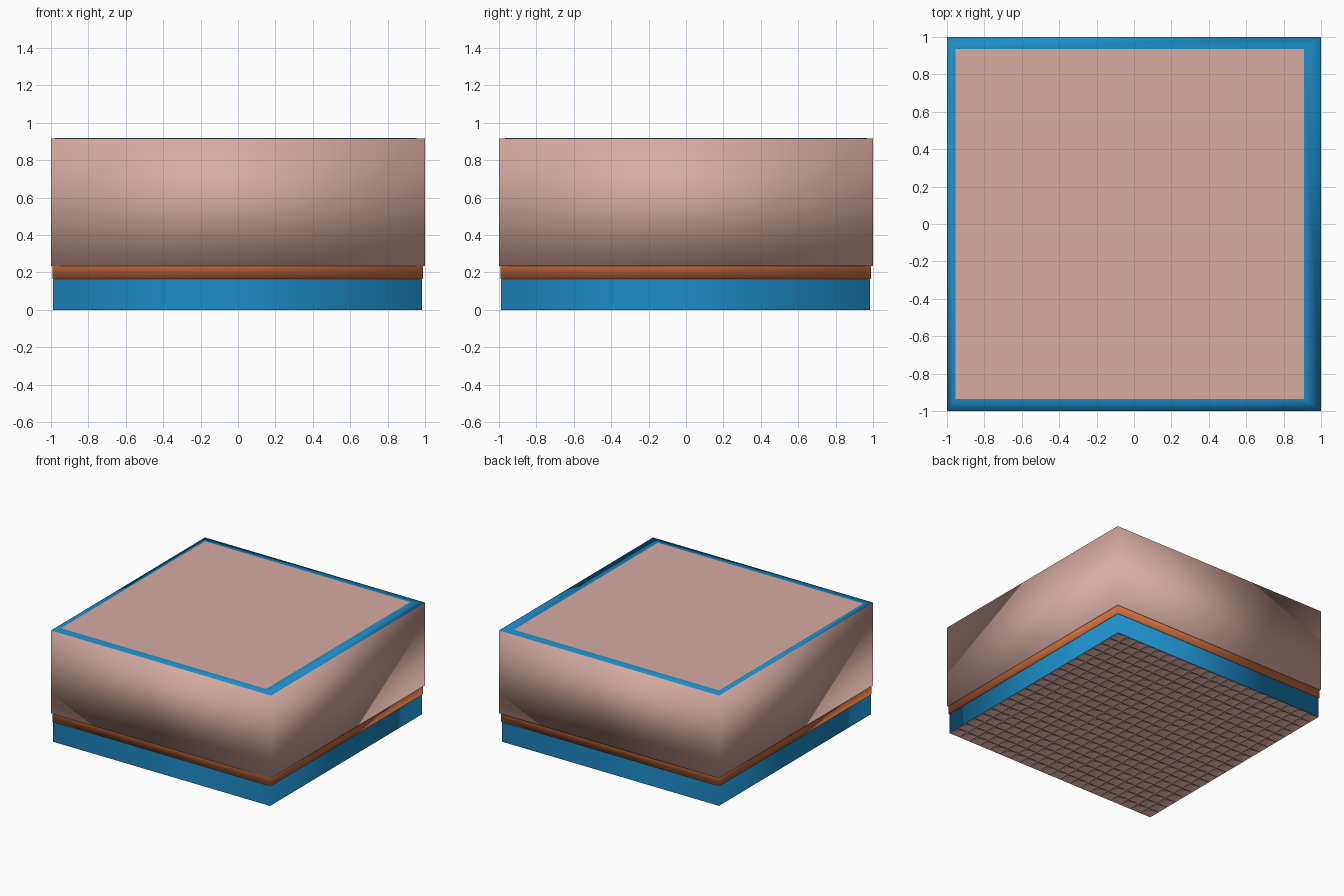
import bpy, bmesh

if "Cube" in bpy.data.objects:
    bpy.data.objects.remove(bpy.data.objects["Cube"])


def material(name, rgb):
    m = bpy.data.materials.new(name)
    m.diffuse_color = (*rgb, 1.0)
    m.use_nodes = True
    m.node_tree.nodes["Principled BSDF"].inputs["Base Color"].default_value = m.diffuse_color
    return m


PINK = material("dusty pink", (0.68, 0.41, 0.36))
BLUE = material("bright blue", (0.012, 0.26, 0.57))
ORANGE = material("burnt orange", (0.58, 0.15, 0.045))


def finish(name, bm, mats, smooth):
    me = bpy.data.meshes.new(name)
    for f in bm.faces:
        f.smooth = smooth
    bm.to_mesh(me)
    bm.free()
    for m in mats:
        me.materials.append(m)
    ob = bpy.data.objects.new(name, me)
    bpy.context.collection.objects.link(ob)
    return ob


def stacked_rings(name, rings, strips, mats, smooth=True):
    """Join rectangles (x0, x1, y0, y1, z) bottom to top; one colour index per strip."""
    bm = bmesh.new()
    loops = []
    for x0, x1, y0, y1, z in rings:
        loops.append([bm.verts.new((x, y, z)) for x, y in
                      ((x0, y0), (x1, y0), (x1, y1), (x0, y1))])
    for a, b, idx in zip(loops, loops[1:], strips):
        for i in range(4):
            j = (i + 1) % 4
            bm.faces.new((a[i], a[j], b[j], b[i])).material_index = idx
    return finish(name, bm, mats, smooth)


BASE = (-0.99, 0.985, -0.99, 0.985)
BAND = (-0.993, 0.99, -0.993, 0.99)
FULL = (-1.0, 1.0, -1.0, 1.0)
PANEL = (-0.955, 0.91, -0.935, 0.935)
TOP = 0.92

# blue base wall
stacked_rings("base_wall", [(*BASE, 0.0), (*BASE, 0.165)], [0], [BLUE])

# orange band with its small lower lip
stacked_rings("middle_band", [(*BASE, 0.165), (*BAND, 0.165), (*BAND, 0.235)],
              [0, 0], [ORANGE])

# pink body with lower lip and slightly raised blue rim
stacked_rings("body", [(*BAND, 0.235), (*FULL, 0.235), (*FULL, 0.915), (*PANEL, TOP)],
              [0, 0, 1], [PINK, BLUE])

# flat pink panel on top
bm = bmesh.new()
x0, x1, y0, y1 = PANEL
bm.faces.new([bm.verts.new((x, y, TOP)) for x, y in
              ((x0, y0), (x1, y0), (x1, y1), (x0, y1))])
finish("top_panel", bm, [PINK], False)

# underside tread of shallow square pits
bm = bmesh.new()
bmesh.ops.create_grid(bm, x_segments=20, y_segments=20, size=1.0)
for v in bm.verts:
    v.co.x = BASE[0] + (v.co.x + 1) / 2 * (BASE[1] - BASE[0])
    v.co.y = BASE[2] + (v.co.y + 1) / 2 * (BASE[3] - BASE[2])
bmesh.ops.reverse_faces(bm, faces=bm.faces[:])
pits = bmesh.ops.poke(bm, faces=bm.faces[:])
for v in pits["verts"]:
    v.co.z = 0.02
finish("underside_tread", bm, [PINK], False)
